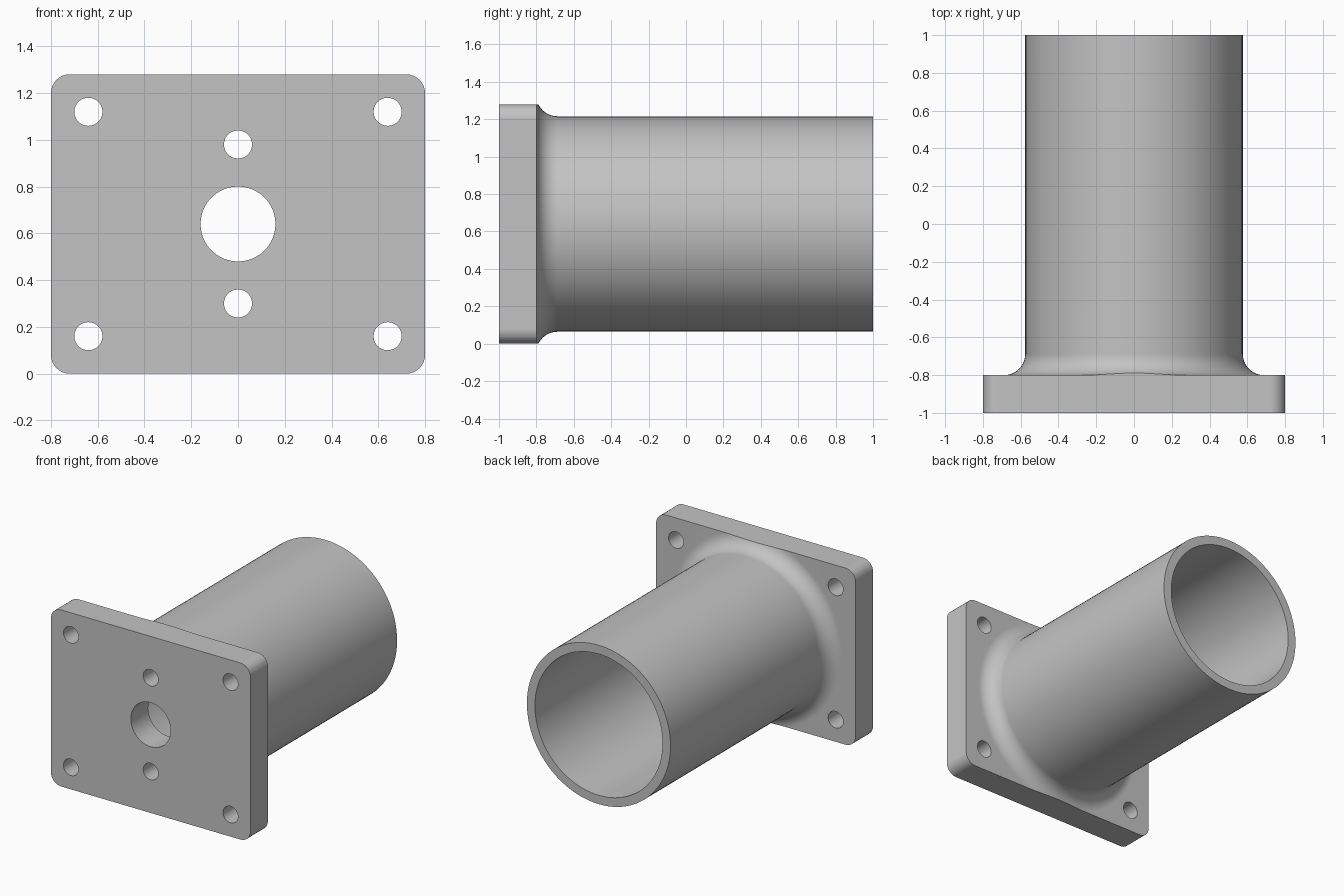
import bpy, bmesh, math
from mathutils import Matrix, Vector

cube = bpy.data.objects.get("Cube")
if cube:
    bpy.data.objects.remove(cube, do_unlink=True)

WIDTH, HEIGHT, CORNER = 1.6, 1.28, 0.08
AXIS_Z = HEIGHT / 2
OUTER, INNER, BORE, FILLET = 0.576, 0.512, 0.16, 0.112
PLATE_BACK = -0.8

grey = bpy.data.materials.new("plain_grey")
grey.use_nodes = True
grey.diffuse_color = (0.55, 0.55, 0.55, 1)
grey.node_tree.nodes["Principled BSDF"].inputs["Base Color"].default_value = grey.diffuse_color


def make_object(name, bm):
    bmesh.ops.recalc_face_normals(bm, faces=bm.faces)
    mesh = bpy.data.meshes.new(name)
    bm.to_mesh(mesh)
    bm.free()
    mesh.materials.append(grey)
    obj = bpy.data.objects.new(name, mesh)
    bpy.context.collection.objects.link(obj)
    return obj


def revolve(name, profile, steps):
    """Spin a closed (radius, y) profile about the tube axis."""
    bm = bmesh.new()
    verts = [bm.verts.new((r, y, AXIS_Z)) for r, y in profile]
    edges = [bm.edges.new((v, verts[i - 1])) for i, v in enumerate(verts)]
    bmesh.ops.spin(bm, geom=verts + edges, cent=(0, 0, AXIS_Z), axis=(0, 1, 0),
                   angle=math.tau, steps=steps, use_merge=True)
    bmesh.ops.remove_doubles(bm, verts=bm.verts, dist=1e-5)
    return make_object(name, bm)


def hole_cutter(x, z, radius):
    bm = bmesh.new()
    place = Matrix.Translation((x, -0.9, z)) @ Matrix.Rotation(math.pi / 2, 4, 'X')
    bmesh.ops.create_cone(bm, cap_ends=True, segments=40, radius1=radius,
                          radius2=radius, depth=0.5, matrix=place)
    return make_object("hole_cutter", bm)


def apply_boolean(target, cutter, operation):
    cutter.hide_render = True
    mod = target.modifiers.new("cut", 'BOOLEAN')
    mod.operation, mod.solver, mod.object = operation, 'EXACT', cutter
    bpy.ops.object.modifier_apply(modifier=mod.name)
    bpy.data.objects.remove(cutter, do_unlink=True)


# Tube, fillet and an oversized round flange as one turned solid
fillet = []
for i in range(11):
    a = math.pi / 2 * i / 10
    fillet.append((OUTER + FILLET * (1 - math.sin(a)),
                   PLATE_BACK + FILLET * (1 - math.cos(a))))
profile = [(BORE, -1), (1.2, -1), (1.2, PLATE_BACK), *fillet,
           (OUTER, 1), (INNER, 1), (INNER, PLATE_BACK), (BORE, PLATE_BACK)]
body = revolve("flanged_tube", profile, 96)
bpy.context.view_layer.objects.active = body
body.select_set(True)

# Trim the flange to a rounded rectangular plate
bm = bmesh.new()
bmesh.ops.create_cube(bm, size=1, matrix=Matrix.Translation((0, 0, AXIS_Z))
                      @ Matrix.Diagonal((WIDTH, 2.4, HEIGHT, 1)))
long_edges = [e for e in bm.edges
              if abs((e.verts[0].co - e.verts[1].co).normalized().dot(Vector((0, 1, 0)))) > 0.9]
bmesh.ops.bevel(bm, geom=long_edges, offset=CORNER, segments=8, profile=0.5,
                affect='EDGES')
apply_boolean(body, make_object("plate_outline", bm), 'INTERSECT')

# Corner bolt holes and the two holes beside the bore
spots = [(x, AXIS_Z + z) for x in (-0.64, 0.64) for z in (-0.48, 0.48)]
spots += [(0, AXIS_Z + z) for z in (-0.34, 0.34)]
for x, z in spots:
    apply_boolean(body, hole_cutter(x, z, 0.06), 'DIFFERENCE')

# Smooth curved walls, crisp rims
bpy.ops.object.shade_smooth_by_angle(angle=math.radians(30))
weighted = body.modifiers.new("weighted_normals", 'WEIGHTED_NORMAL')
weighted.keep_sharp = True
